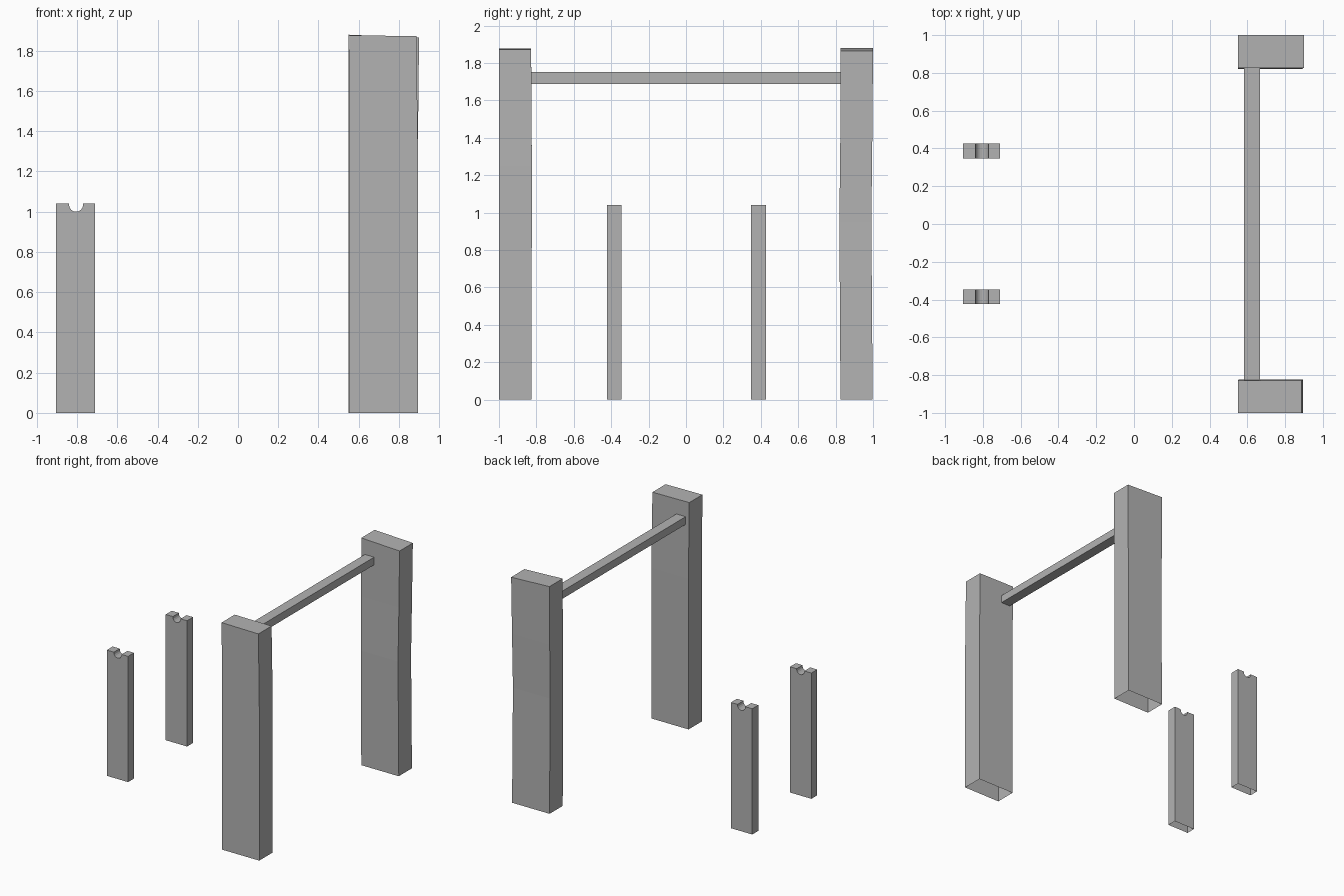
import bpy, bmesh, math

cube = bpy.data.objects.get("Cube")
if cube:
    bpy.data.objects.remove(cube, do_unlink=True)

grey = bpy.data.materials.new("plain_grey")
grey.use_nodes = True
colour = (0.45, 0.45, 0.45, 1)
grey.diffuse_color = colour
grey.node_tree.nodes["Principled BSDF"].inputs["Base Color"].default_value = colour


def finish(name, bm):
    bmesh.ops.recalc_face_normals(bm, faces=bm.faces)
    mesh = bpy.data.meshes.new(name)
    bm.to_mesh(mesh)
    bm.free()
    mesh.materials.append(grey)
    obj = bpy.data.objects.new(name, mesh)
    bpy.context.collection.objects.link(obj)
    return obj


def post(name, sections, drop):
    """Hand-hewn post, open below: sections are (z, x0, x1, y0, y1)."""
    bm = bmesh.new()
    rings = []
    for z, x0, x1, y0, y1 in sections:
        corners = ((x0, y0), (x1, y0), (x1, y1), (x0, y1))
        rings.append([bm.verts.new((x, y, z)) for x, y in corners])
    for low, high in zip(rings, rings[1:]):
        for i in range(4):
            j = (i + 1) % 4
            bm.faces.new((low[i], low[j], high[j], high[i]))
    bm.faces.new(rings[-1])
    # the top leans down a little toward the left side
    for v in rings[-1][1:3]:
        v.co.z -= drop
    return finish(name, bm)


def notched_stake(name, y0, y1):
    """Short stake with a round notch in its top, open below."""
    left, right, top, mid, r = -0.905, -0.71, 1.04, -0.805, 0.035
    outline = [(right, 0), (right, top)]
    for i in range(9):
        a = math.pi * i / 8
        outline.append((mid + r * math.cos(a), top - 0.005 - r * math.sin(a)))
    outline.insert(2, (mid + r, top))
    outline += [(mid - r, top), (left, top), (left, 0)]
    bm = bmesh.new()
    front = [bm.verts.new((x, y0, z)) for x, z in outline]
    back = [bm.verts.new((x, y1, z)) for x, z in outline]
    bm.faces.new(front)
    bm.faces.new(back[::-1])
    for i in range(len(outline) - 1):
        bm.faces.new((front[i], back[i], back[i + 1], front[i + 1]))
    return finish(name, bm)


# Tall posts
post("front_post", [(0, 0.555, 0.895, -1, -0.826),
                    (1.25, 0.555, 0.895, -1, -0.824),
                    (1.877, 0.55, 0.887, -1, -0.828)], 0.004)
post("back_post", [(0, 0.55, 0.893, 0.826, 0.998),
                   (0.95, 0.55, 0.89, 0.82, 0.991),
                   (1.4, 0.55, 0.895, 0.825, 0.996),
                   (1.88, 0.55, 0.9, 0.826, 1)], 0.015)

# Crossbar between the tall posts
bm = bmesh.new()
bmesh.ops.create_cube(bm, size=1)
for v in bm.verts:
    v.co.x = 0.625 + v.co.x * 0.085
    v.co.y *= 1.66
    v.co.z = 1.72 + v.co.z * 0.064
finish("crossbar", bm)

# Short notched stakes
notched_stake("front_stake", -0.423, -0.346)
notched_stake("back_stake", 0.348, 0.427)
